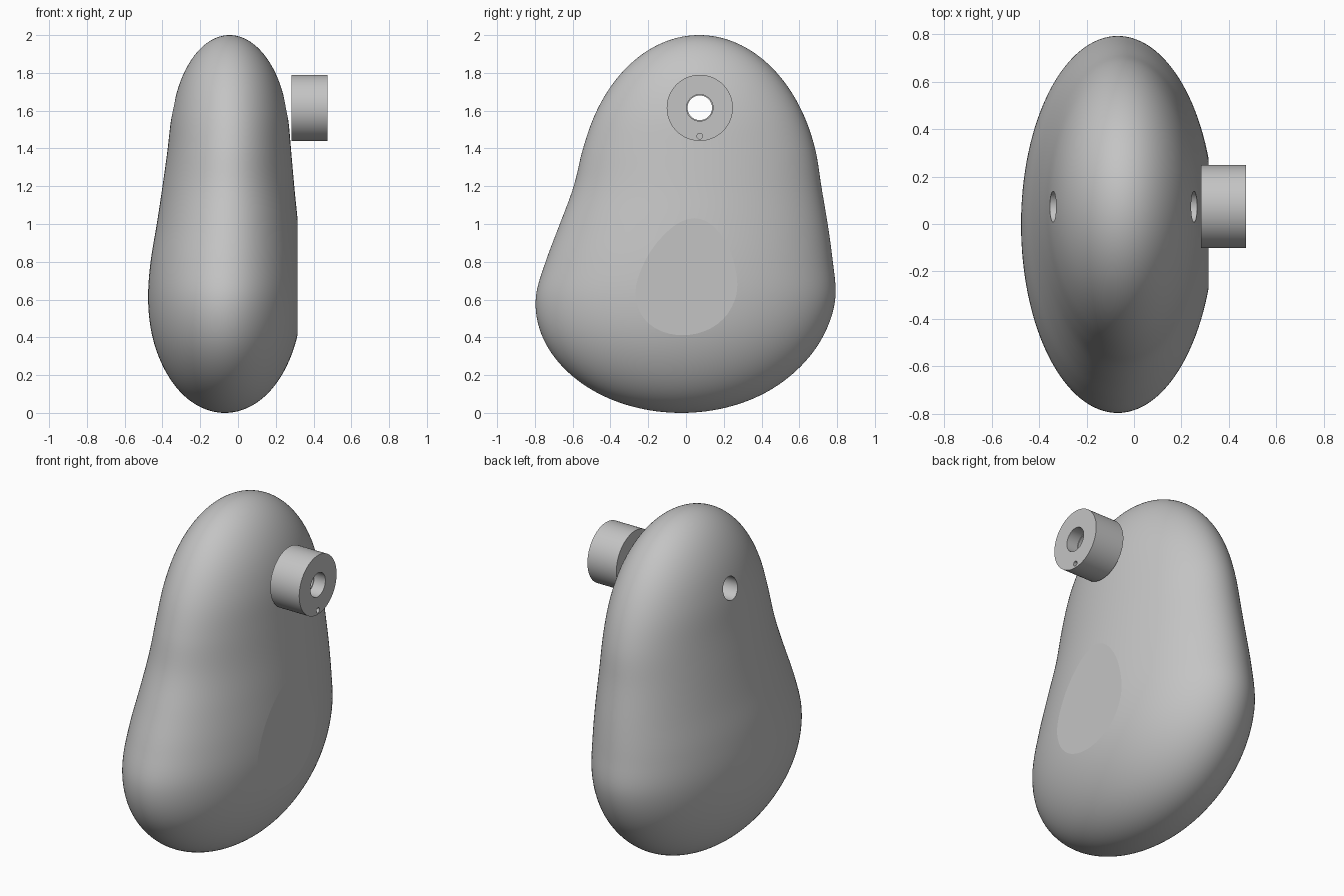
import bpy, bmesh, math

cube = bpy.data.objects.get("Cube")
if cube:
    bpy.data.objects.remove(cube, do_unlink=True)

grey = bpy.data.materials.new("plain_grey")
grey.use_nodes = True
colour = (0.55, 0.55, 0.55, 1)
grey.diffuse_color = colour
grey.node_tree.nodes["Principled BSDF"].inputs["Base Color"].default_value = colour

AXIS_Y, AXIS_Z = 0.073, 1.615   # axis shared by the knob and the tunnel
FLAT_X = 0.315                  # flattened spot on the left side


def select_only(obj):
    bpy.ops.object.select_all(action="DESELECT")
    obj.select_set(True)
    bpy.context.view_layer.objects.active = obj


def x_cylinder(name, radius, x0, x1, y=AXIS_Y, z=AXIS_Z, sides=96):
    """Cylinder lying along x from x0 to x1."""
    bpy.ops.mesh.primitive_cylinder_add(
        vertices=sides, radius=radius, depth=x1 - x0,
        location=((x0 + x1) / 2, y, z), rotation=(0, math.pi / 2, 0))
    obj = bpy.context.object
    obj.name = name
    bpy.ops.object.transform_apply(location=True, rotation=True, scale=True)
    return obj


def cut(obj, cutter):
    """Subtract the cutter, then remove it."""
    cutter.hide_render = True
    mod = obj.modifiers.new("cut", "BOOLEAN")
    mod.operation = "DIFFERENCE"
    mod.solver = "EXACT"
    mod.object = cutter
    select_only(obj)
    bpy.ops.object.modifier_apply(modifier=mod.name)
    bpy.data.objects.remove(cutter, do_unlink=True)


def finish(obj):
    obj.data.materials.clear()
    obj.data.materials.append(grey)
    select_only(obj)
    bpy.ops.object.shade_smooth_by_angle(angle=math.radians(35))


# Body profile at even heights: x centre, x fullness, y centre, y fullness
profile = [
    (-.07, .525, -.025, 1.01),
    (-.07, .503, -.025, .97),
    (-.07, .478, -.018, .926),
    (-.069, .444, -.003, .865),
    (-.064, .407, .017, .776),
    (-.056, .374, .041, .709),
    (-.051, .356, .061, .669),
    (-.046, .356, .069, .67),
    (-.044, .378, .07, .678),
    (-.044, .403, .07, .685),
    (-.045, .42, .07, .69),
]


def sample(z):
    """Smooth interpolation of the profile at height z."""
    last = len(profile) - 1
    u = z / 2 * last
    i = min(int(u), last - 1)
    t = u - i
    a, b, c, d = (profile[min(max(k, 0), last)] for k in range(i - 1, i + 3))
    return [q + t / 2 * (r - p + t * (2*p - 5*q + 4*r - s + t * (3*(q - r) + s - p)))
            for p, q, r, s in zip(a, b, c, d)]


# Body: stacked elliptical rings closed by a point at each end
RINGS, SIDES = 96, 128
bm = bmesh.new()
rings = []
for k in range(1, RINGS):
    angle = math.pi * k / RINGS
    z, spread = 1 - math.cos(angle), math.sin(angle)
    cx, fx, cy, fy = sample(z)
    rings.append([bm.verts.new((cx + fx * spread * math.cos(a),
                                cy + fy * spread * math.sin(a), z))
                  for a in (math.tau * j / SIDES for j in range(SIDES))])
bottom = bm.verts.new((profile[0][0], profile[0][2], 0))
top = bm.verts.new((profile[-1][0], profile[-1][2], 2))
for j in range(SIDES):
    n = (j + 1) % SIDES
    for low, high in zip(rings, rings[1:]):
        bm.faces.new((low[j], low[n], high[n], high[j]))
    bm.faces.new((bottom, rings[0][n], rings[0][j]))
    bm.faces.new((top, rings[-1][j], rings[-1][n]))

# Flat spot: slice off the bulge and cap it
bmesh.ops.bisect_plane(bm, geom=bm.verts[:] + bm.edges[:] + bm.faces[:],
                       plane_co=(FLAT_X, 0, 0), plane_no=(1, 0, 0), clear_outer=True)
bmesh.ops.holes_fill(bm, edges=[e for e in bm.edges if e.is_boundary], sides=0)
bmesh.ops.recalc_face_normals(bm, faces=bm.faces[:])
mesh = bpy.data.meshes.new("body")
bm.to_mesh(mesh)
bm.free()
body = bpy.data.objects.new("body", mesh)
bpy.context.collection.objects.link(body)

# Tunnel right through the body
cut(body, x_cylinder("tunnel_cutter", 0.065, -1, 1))
finish(body)
for edge in body.data.edges:
    if all(abs(body.data.vertices[v].co.x - FLAT_X) < 0.0001 for v in edge.vertices):
        edge.use_edge_sharp = True

# Round knob with a stepped bore and a small pin hole
knob = x_cylinder("knob", 0.175, 0.283, 0.473)
cut(knob, x_cylinder("bore_cutter", 0.065, 0.2, 0.6))
cut(knob, x_cylinder("step_cutter", 0.07, 0.4, 0.6))
cut(knob, x_cylinder("pin_cutter", 0.015, 0.41, 0.6, z=1.465, sides=32))
finish(knob)
